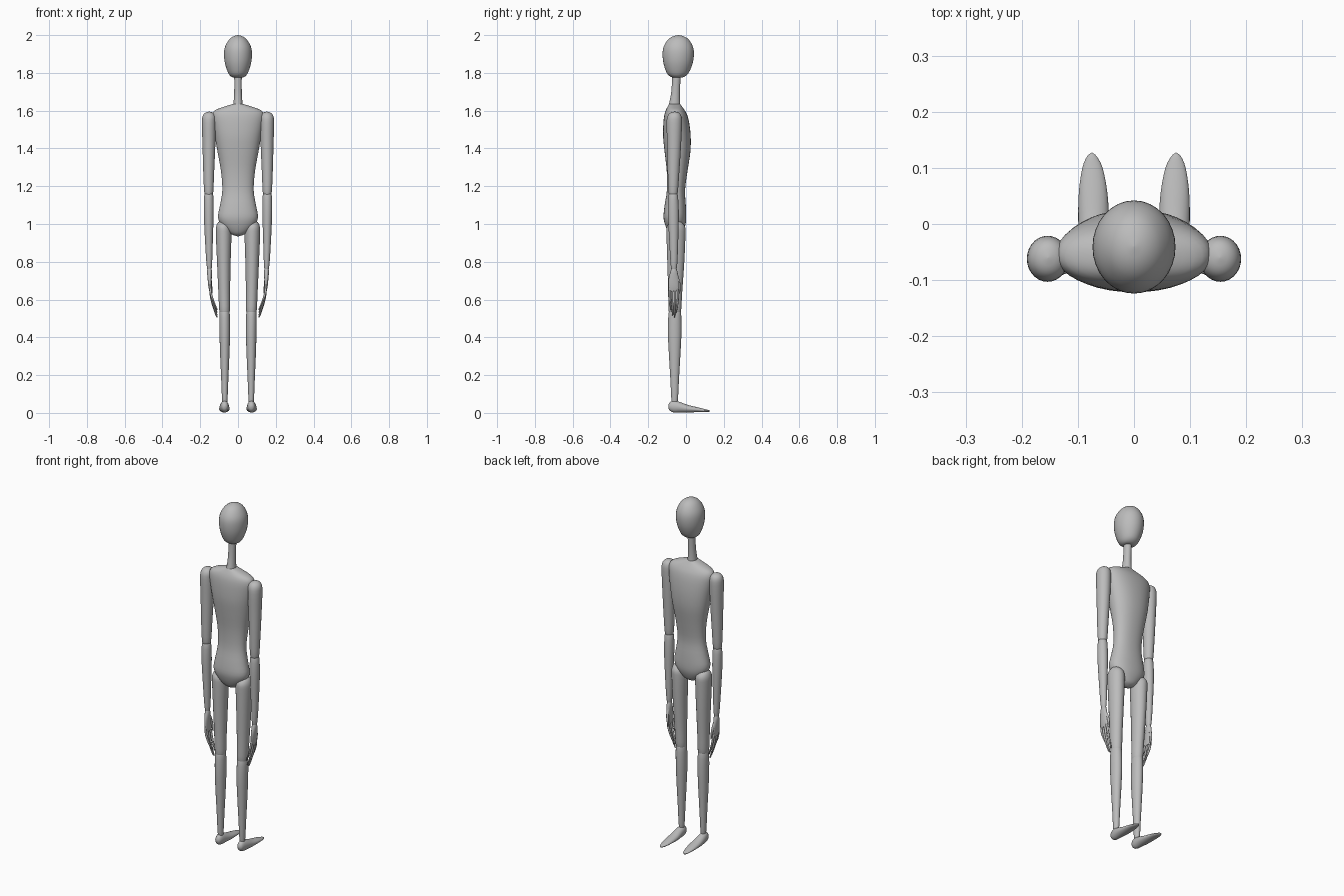
import bpy, bmesh, math

grey = bpy.data.materials.new("plain grey")
grey.diffuse_color = (0.5, 0.5, 0.5, 1)


def smooth_path(rings, sub):
    """Catmull-Rom interpolation of the ring parameters."""
    out = []
    for i in range(len(rings) - 1):
        p = [rings[max(0, min(len(rings) - 1, i + k))] for k in (-1, 0, 1, 2)]
        for s in range(sub):
            t = s / sub
            out.append([0.5 * (2 * b + (c - a) * t + (2 * a - 5 * b + 4 * c - d) * t * t
                               + (3 * b - a - 3 * c + d) * t ** 3) for a, b, c, d in zip(*p)])
    return out + [list(rings[-1])]


def loft(name, rings, n=28, sub=3, axis='z', power=2.0):
    """Skin elliptical rings (x, y, z, half width, half depth) along z or y."""
    bm = bmesh.new()
    loops = []
    for x, y, z, w, d in smooth_path(rings, sub):
        w, d = max(w, 0.001), max(d, 0.001)
        loop = []
        for k in range(n):
            a = 2 * math.pi * k / n
            u = math.copysign(abs(math.cos(a)) ** (2 / power), math.cos(a)) * w
            v = math.copysign(abs(math.sin(a)) ** (2 / power), math.sin(a)) * d
            loop.append(bm.verts.new((x + u, y + v, z) if axis == 'z' else (x + u, y, z + v)))
        loops.append(loop)
    for a, b in zip(loops, loops[1:]):
        for k in range(n):
            bm.faces.new((a[k], a[(k + 1) % n], b[(k + 1) % n], b[k]))
    bm.faces.new(loops[0])
    bm.faces.new(loops[-1])
    bmesh.ops.recalc_face_normals(bm, faces=bm.faces)
    mesh = bpy.data.meshes.new(name)
    bm.to_mesh(mesh)
    bm.free()
    mesh.materials.append(grey)
    obj = bpy.data.objects.new(name, mesh)
    bpy.context.collection.objects.link(obj)
    bpy.ops.object.select_all(action='DESELECT')
    obj.select_set(True)
    bpy.context.view_layer.objects.active = obj
    bpy.ops.object.shade_smooth_by_angle(angle=math.radians(50))
    return obj


# Egg-shaped head
loft("head", [(0, -.045, 1.775, .02, .02), (0, -.045, 1.78, .036, .037), (0, -.044, 1.80, .052, .058),
              (0, -.042, 1.85, .069, .077), (0, -.041, 1.90, .074, .083), (0, -.041, 1.94, .068, .077),
              (0, -.04, 1.975, .048, .056), (0, -.04, 1.993, .025, .030), (0, -.04, 2.0, .001, .001)], 32)

# Neck
loft("neck", [(0, -.062, 1.61, .028, .034), (0, -.060, 1.64, .024, .029),
              (0, -.055, 1.70, .020, .023), (0, -.050, 1.79, .020, .022)], 24)

# Torso with pelvis
loft("torso", [(0, -.055, .935, .004, .006), (0, -.055, .945, .034, .028), (0, -.056, .965, .062, .042),
               (0, -.057, 1.0, .093, .055), (0, -.059, 1.04, .106, .060), (0, -.057, 1.10, .095, .056),
               (0, -.053, 1.18, .083, .048), (0, -.047, 1.28, .090, .055), (0, -.045, 1.38, .108, .068),
               (0, -.048, 1.46, .122, .073), (0, -.051, 1.53, .134, .069), (0, -.054, 1.575, .138, .061),
               (0, -.057, 1.602, .122, .050), (0, -.059, 1.622, .070, .038), (0, -.060, 1.637, .022, .028)],
     40, power=2.2)

for s, side in ((-1, "left"), (1, "right")):
    # Arms
    loft(side + "_upper_arm", [(s * .153, -.06, 1.595, .001, .001), (s * .153, -.06, 1.589, .020, .022),
                               (s * .153, -.061, 1.572, .034, .036), (s * .154, -.062, 1.535, .037, .041),
                               (s * .154, -.063, 1.42, .034, .037), (s * .155, -.066, 1.28, .029, .031),
                               (s * .155, -.068, 1.17, .024, .025), (s * .155, -.068, 1.145, .016, .017)])
    loft(side + "_forearm", [(s * .155, -.068, 1.165, .014, .015), (s * .155, -.068, 1.15, .024, .025),
                             (s * .155, -.067, 1.06, .026, .029), (s * .154, -.065, .92, .021, .024),
                             (s * .152, -.064, .79, .015, .018), (s * .151, -.064, .755, .010, .012)])
    # Hand, fingers and thumb
    loft(side + "_palm", [(s * .151, -.064, .77, .009, .012), (s * .151, -.064, .75, .013, .018),
                          (s * .150, -.065, .71, .011, .027), (s * .148, -.065, .67, .009, .028),
                          (s * .146, -.065, .645, .006, .025)], 20)
    for k, tip in enumerate((.545, .515, .505, .53)):
        y = -.086 + k * .0135
        e = (k - 1.5) * .002
        m = .66 - tip
        loft(f"{side}_finger_{k + 1}", [(s * .148, y, .67, .006, .006),
                                        (s * .143, y + e, .67 - .35 * m, .006, .006),
                                        (s * .130, y, .67 - .7 * m, .005, .0055),
                                        (s * .114, y - 2 * e, tip + .008, .004, .004),
                                        (s * .111, y - 2 * e, tip, .001, .001)], 10)
    loft(side + "_thumb", [(s * .149, -.052, .735, .006, .006), (s * .146, -.039, .70, .007, .007),
                           (s * .142, -.034, .665, .006, .006), (s * .138, -.034, .632, .002, .002)], 10)
    # Legs
    loft(side + "_thigh", [(s * .082, -.053, 1.018, .002, .002), (s * .080, -.053, 1.010, .024, .028),
                           (s * .078, -.053, .985, .038, .048), (s * .076, -.053, .94, .041, .050),
                           (s * .075, -.054, .80, .036, .045), (s * .073, -.057, .64, .031, .037),
                           (s * .071, -.059, .54, .028, .033), (s * .071, -.059, .52, .020, .024)])
    loft(side + "_shin", [(s * .071, -.059, .545, .019, .023), (s * .071, -.059, .53, .027, .033),
                          (s * .070, -.060, .43, .028, .036), (s * .070, -.060, .32, .025, .031),
                          (s * .070, -.060, .18, .019, .023), (s * .070, -.060, .08, .015, .018),
                          (s * .070, -.060, .05, .012, .014)])
    # Foot
    loft(side + "_foot", [(s * .071, -.094, .034, .001, .001), (s * .071, -.088, .034, .014, .019),
                          (s * .071, -.068, .034, .021, .031), (s * .072, -.035, .030, .025, .028),
                          (s * .072, .01, .022, .0275, .020), (s * .073, .06, .017, .025, .013),
                          (s * .074, .10, .012, .018, .008), (s * .075, .12, .010, .009, .005),
                          (s * .075, .127, .010, .001, .001)], 24, axis='y')
